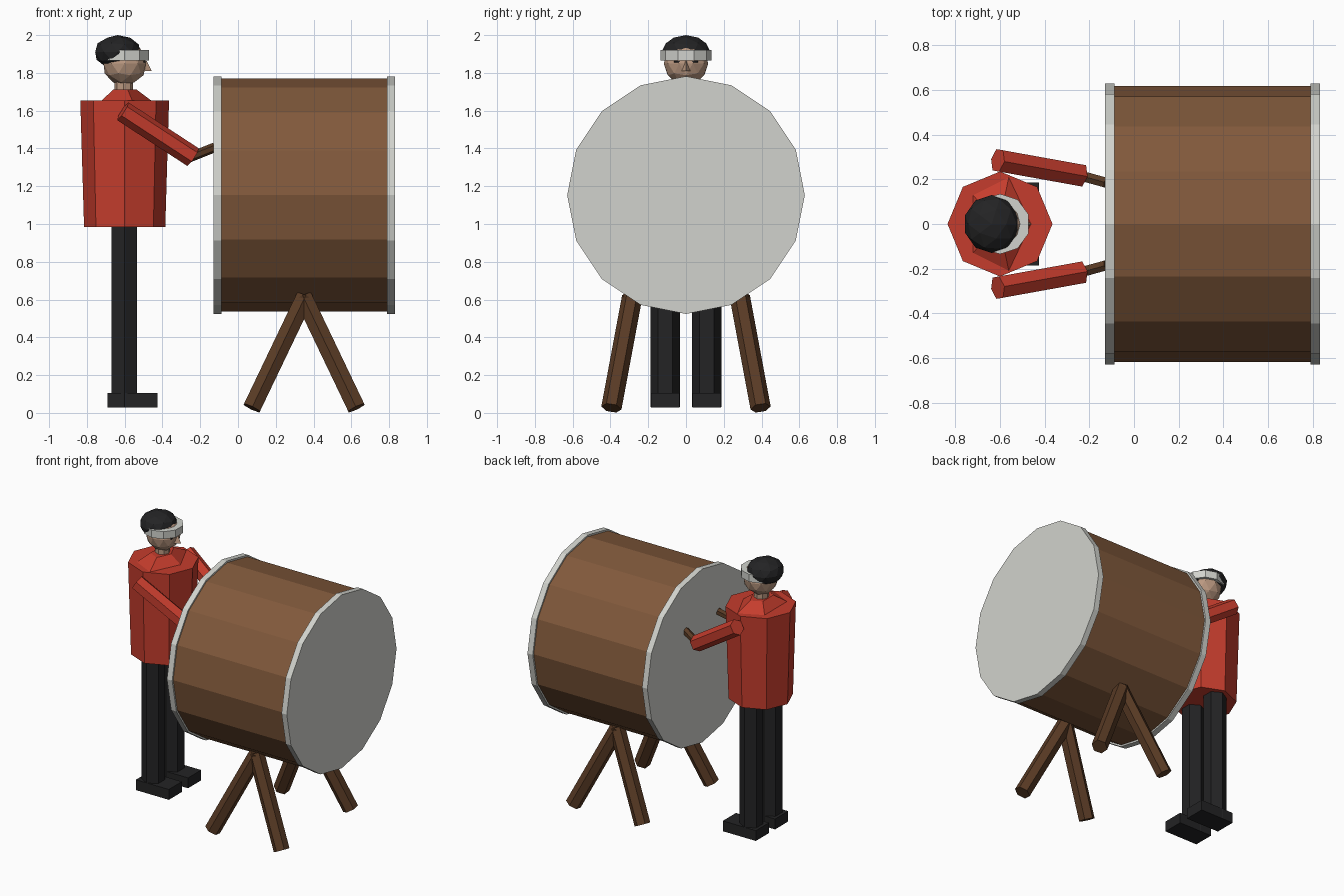
import bpy, bmesh
from math import cos, sin, tau
from mathutils import Vector, Matrix

cube = bpy.data.objects.get("Cube")
if cube:
    bpy.data.objects.remove(cube)


def material(name, rgb):
    m = bpy.data.materials.new(name)
    m.use_nodes = True
    m.diffuse_color = (*rgb, 1)
    m.node_tree.nodes["Principled BSDF"].inputs["Base Color"].default_value = (*rgb, 1)
    return m


RED = material("red cloth", (0.56, 0.046, 0.026))
BROWN = material("drum wood", (0.22, 0.10, 0.044))
DARK_WOOD = material("dark wood", (0.10, 0.043, 0.018))
WHITE = material("drum skin", (0.64, 0.65, 0.61))
BLACK = material("black cloth", (0.017, 0.017, 0.018))
SKIN = material("skin", (0.50, 0.32, 0.22))

X, Y, Z = Vector((1, 0, 0)), Vector((0, 1, 0)), Vector((0, 0, 1))


def finish(name, bm, mat):
    bmesh.ops.recalc_face_normals(bm, faces=bm.faces[:])
    mesh = bpy.data.meshes.new(name)
    bm.to_mesh(mesh)
    bm.free()
    mesh.materials.append(mat)
    ob = bpy.data.objects.new(name, mesh)
    bpy.context.collection.objects.link(ob)
    return ob


def prism(name, mat, start, end, r0, r1, sides, first, scale=(1, 1)):
    """Closed tapered prism; its first corner points along 'first'."""
    start, end = Vector(start), Vector(end)
    axis = (end - start).normalized()
    u = (first - axis * first.dot(axis)).normalized()
    v = axis.cross(u)
    bm = bmesh.new()
    rings = []
    for p, r in ((start, r0), (end, r1)):
        rings.append([bm.verts.new(p + r * (u * cos(tau * i / sides) * scale[0]
                                            + v * sin(tau * i / sides) * scale[1]))
                      for i in range(sides)])
    for ring in rings:
        bm.faces.new(ring)
    for i in range(sides):
        j = (i + 1) % sides
        bm.faces.new((rings[0][i], rings[0][j], rings[1][j], rings[1][i]))
    return finish(name, bm, mat)


def box(name, mat, center, size):
    bm = bmesh.new()
    bmesh.ops.create_cube(bm, size=1, matrix=Matrix.Translation(center) @ Matrix.Diagonal((*size, 1)))
    return finish(name, bm, mat)


def ball(name, mat, center, radii):
    bm = bmesh.new()
    bmesh.ops.create_icosphere(bm, subdivisions=2, radius=1,
                               matrix=Matrix.Translation(center) @ Matrix.Diagonal((*radii, 1)))
    return finish(name, bm, mat)


# Drum barrel and its two skins
DRUM_Z = 1.153
prism("drum_barrel", BROWN, (-0.1, 0, DRUM_Z), (0.8, 0, DRUM_Z), 0.617, 0.617, 16, Z)
for name, x in (("near_drum_head", -0.13), ("far_drum_head", 0.79)):
    prism(name, WHITE, (x, 0, DRUM_Z), (x + 0.042, 0, DRUM_Z), 0.629, 0.629, 16, Z)

# Crossed stand legs under the drum
for s, side in ((-1, "front"), (1, "back")):
    for d, end in ((-1, "inner"), (1, "outer")):
        prism(f"{side}_{end}_stand_leg", DARK_WOOD, (0.35 + 0.277 * d, 0.395 * s, 0.026),
              (0.35 - 0.005 * d, 0.285 * s, 0.615), 0.054, 0.054, 6, Y)

# Drummer's torso, collar and neck
BODY_X = -0.6
prism("torso", RED, (BODY_X, 0, 0.985), (BODY_X, 0, 1.655), 0.215, 0.235, 8, X)
prism("collar", RED, (BODY_X - 0.005, 0, 1.65), (BODY_X - 0.005, 0, 1.712), 1, 0.45, 5, X, (0.15, 0.23))
prism("neck", SKIN, (BODY_X - 0.005, 0, 1.68), (BODY_X - 0.005, 0, 1.77), 0.05, 0.05, 8, X)

# Head, hair and headband
ball("head", SKIN, (BODY_X, 0, 1.85), (0.118, 0.118, 0.118))
ball("hair", BLACK, (-0.637, 0, 1.91), (0.125, 0.13, 0.09))
band = prism("headband", WHITE, (BODY_X, 0, 1.866), (BODY_X, 0, 1.92), 0.135, 0.135, 10,
             Vector((cos(tau / 20), sin(tau / 20), 0)))
prism("nose", SKIN, (-0.485, 0, 1.81), (-0.487, 0, 1.862), 0.028, 0.004, 3, X)

# Limbs, eyes and drumsticks on both sides
for s, side in ((1, "left"), (-1, "right")):
    box(f"{side}_eye", BLACK, (-0.495, 0.045 * s, 1.858), (0.009, 0.036, 0.008))
    prism(f"{side}_leg", BLACK, (BODY_X - 0.002, 0.11 * s, 0.03), (BODY_X - 0.002, 0.11 * s, 1.0),
          0.077, 0.077, 6, Y)
    box(f"{side}_shoe", BLACK, (-0.558, 0.11 * s, 0.067), (0.265, 0.15, 0.075))
    prism(f"{side}_arm", RED, (-0.61, 0.285 * s, 1.597), (-0.238, 0.218 * s, 1.354), 0.056, 0.056, 6, Z)
    prism(f"{side}_drumstick", DARK_WOOD, (-0.27, 0.225 * s, 1.347), (-0.125, 0.185 * s, 1.405),
          0.026, 0.026, 6, Z)
